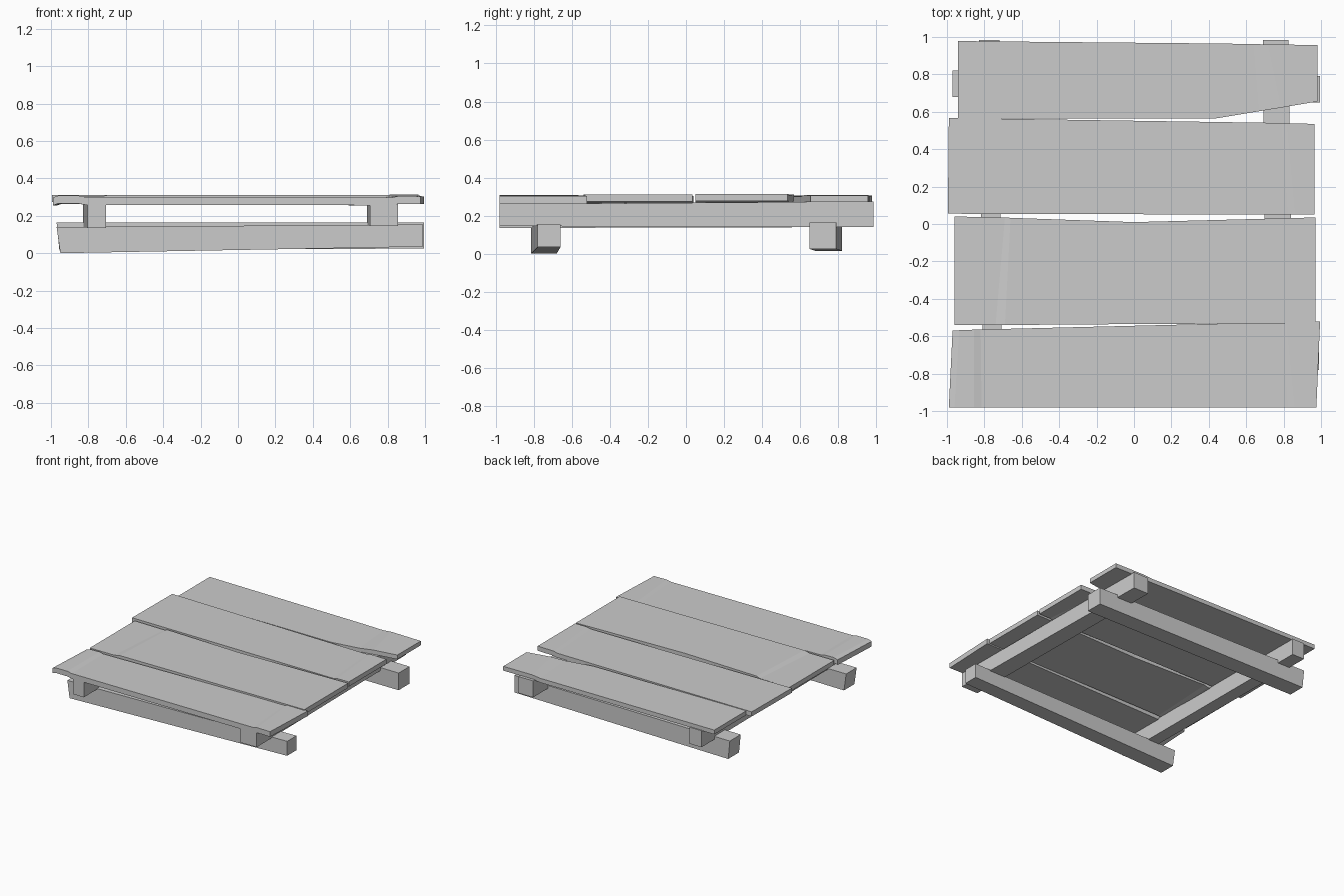
import bpy
import bmesh

old = bpy.data.objects.get("Cube")
if old:
    bpy.data.objects.remove(old, do_unlink=True)

wood = bpy.data.materials.new("weathered_grey")
wood.use_nodes = True
grey = (0.6, 0.6, 0.6, 1)
wood.diffuse_color = grey
wood.node_tree.nodes["Principled BSDF"].inputs["Base Color"].default_value = grey


def loft(name, rings):
    """Skin a row of four-cornered cross-sections and cap both ends."""
    bm = bmesh.new()
    rows = [[bm.verts.new(p) for p in ring] for ring in rings]
    for a, b in zip(rows, rows[1:]):
        for i in range(4):
            j = (i + 1) % 4
            bm.faces.new((a[i], a[j], b[j], b[i]))
    bm.faces.new(rows[0][::-1])
    bm.faces.new(rows[-1])
    bmesh.ops.recalc_face_normals(bm, faces=bm.faces)
    mesh = bpy.data.meshes.new(name)
    bm.to_mesh(mesh)
    bm.free()
    mesh.materials.append(wood)
    obj = bpy.data.objects.new(name, mesh)
    bpy.context.collection.objects.link(obj)


def plank(name, thick, stations):
    """Each station: front x, front y, back x, back y, top height."""
    loft(name, [[(xf, yf, z - thick), (xb, yb, z - thick),
                 (xb, yb, z), (xf, yf, z)]
                for xf, yf, xb, yb, z in stations])


def beam_x(name, ends):
    """Each end: top x, bottom x, front y, back y, bottom z, top z."""
    loft(name, [[(xb, y0, z0), (xb, y1, z0), (xt, y1, z1), (xt, y0, z1)]
                for xt, xb, y0, y1, z0, z1 in ends])


def beam_y(name, ends):
    """Each end: y, left x, right x, bottom z, top z."""
    loft(name, [[(x0, y, z0), (x1, y, z0), (x1, y, z1), (x0, y, z1)]
                for y, x0, x1, z0, z1 in ends])


# Deck boards, with shallow worn steps across them
plank("front_plank", 0.042, [
    (-0.99, -0.98, -0.97, -0.57, 0.297), (-0.96, -0.98, -0.935, -0.568, 0.308),
    (-0.855, -0.98, -0.855, -0.565, 0.308), (-0.815, -0.98, -0.82, -0.564, 0.3),
    (0.825, -0.98, 0.79, -0.525, 0.298), (0.86, -0.98, 0.815, -0.524, 0.306),
    (0.975, -0.98, 0.995, -0.52, 0.304)])
plank("middle_front_plank", 0.038, [
    (-0.96, -0.54, -0.96, 0.04, 0.302), (-0.74, -0.54, -0.69, 0.035, 0.302),
    (-0.69, -0.54, -0.66, 0.033, 0.312), (0, -0.535, 0, 0.01, 0.312),
    (0.97, -0.53, 0.97, 0.035, 0.311)])
plank("middle_back_plank", 0.038, [
    (-0.995, 0.055, -0.99, 0.567, 0.312), (0.825, 0.05, 0.79, 0.54, 0.306),
    (0.86, 0.05, 0.815, 0.539, 0.314), (0.965, 0.05, 0.965, 0.535, 0.314)])
plank("back_plank", 0.035, [
    (-0.94, 0.565, -0.94, 0.978, 0.307), (0.44, 0.565, 0.44, 0.965, 0.302),
    (0.67, 0.603, 0.64, 0.962, 0.3), (0.785, 0.622, 0.715, 0.96, 0.308),
    (0.98, 0.655, 0.98, 0.957, 0.306)])

# Stringers under the deck
beam_y("right_stringer", [(-0.98, -0.805, -0.705, 0.135, 0.265),
                          (0.985, -0.83, -0.72, 0.14, 0.275)])
beam_y("left_stringer", [(-0.98, 0.705, 0.855, 0.145, 0.26),
                         (0.985, 0.69, 0.825, 0.14, 0.275)])

# Ground bearers
beam_x("front_bearer", [(-0.97, -0.95, -0.815, -0.68, 0, 0.14),
                        (0.99, 0.99, -0.78, -0.66, 0.035, 0.153)])
beam_x("back_bearer", [(-0.97, -0.955, 0.68, 0.82, 0.015, 0.165),
                       (0.995, 0.995, 0.65, 0.79, 0.025, 0.165)])
